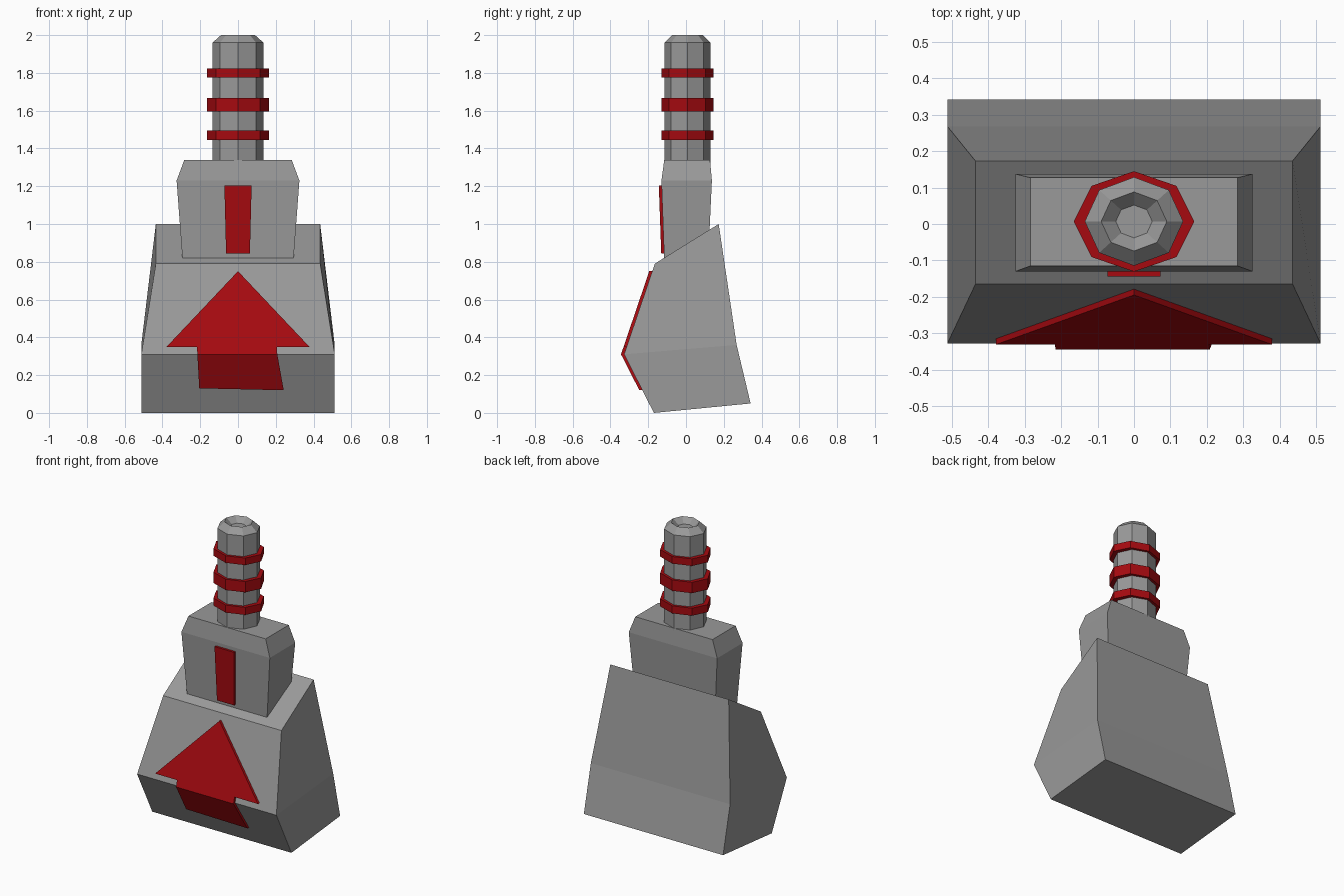
import bpy, bmesh
from math import cos, sin, pi

if "Cube" in bpy.data.objects:
    bpy.data.objects.remove(bpy.data.objects["Cube"])


def paint(name, rgb):
    mat = bpy.data.materials.new(name)
    mat.diffuse_color = (*rgb, 1)
    mat.use_nodes = True
    mat.node_tree.nodes["Principled BSDF"].inputs["Base Color"].default_value = mat.diffuse_color
    return mat


red = paint("red_paint", (0.38, 0.003, 0.005))
grey = paint("dark_grey", (0.32, 0.32, 0.32))


def loft(name, loops, mat=grey):
    """Bridge equal-length point loops and cap both ends."""
    bm = bmesh.new()
    rows = [[bm.verts.new(p) for p in loop] for loop in loops]
    n = len(rows[0])
    for a, b in zip(rows, rows[1:]):
        for i in range(n):
            j = (i + 1) % n
            bm.faces.new((a[i], a[j], b[j], b[i]))
    bm.faces.new(rows[0])
    bm.faces.new(rows[-1])
    bmesh.ops.recalc_face_normals(bm, faces=bm.faces)
    me = bpy.data.meshes.new(name)
    bm.to_mesh(me)
    bm.free()
    me.materials.append(mat)
    ob = bpy.data.objects.new(name, me)
    bpy.context.collection.objects.link(ob)
    return ob


def rect(hx, y0, y1, z0, z1=None):
    z1 = z0 if z1 is None else z1
    return [(-hx, y0, z0), (hx, y0, z0), (hx, y1, z1), (-hx, y1, z1)]


def octagon(r, z, squash=0.9):
    ry = r * squash
    return [(r * cos(i * pi / 4), 0.007 + ry * sin(i * pi / 4), z) for i in range(8)]


# Tapered base: wide leaning foot with a sloping top
loft("base", [
    rect(0.512, -0.17, 0.342, 0.0, 0.05),
    rect(0.512, -0.328, 0.268, 0.31, 0.36),
    rect(0.435, -0.165, 0.173, 0.79, 1.0),
])

# Chamfered neck block
loft("neck_block", [
    rect(0.29, -0.113, 0.115, 0.76),
    rect(0.325, -0.13, 0.137, 1.23),
    rect(0.284, -0.115, 0.127, 1.34),
])

# Octagonal post with chamfered rim and shallow hollow top
loft("post", [octagon(r, z) for r, z in
              ((0.135, 1.28), (0.135, 1.96), (0.09, 2.0), (0.05, 1.965))])

# Red collars around the post
for i, (z0, z1) in enumerate(((1.445, 1.495), (1.595, 1.667), (1.776, 1.823))):
    inner, outer = 0.13, 0.165
    loft(f"collar_{i + 1}", [octagon(inner, z0, 0.9), octagon(outer, z0, 0.835),
                             octagon(outer, z1, 0.835), octagon(inner, z1, 0.9)], red)

# Red stripe on the neck front
loft("neck_stripe", [rect(0.063, -0.131, -0.108, 0.845),
                     rect(0.072, -0.144, -0.122, 1.205)], red)


# Red arrow plate folded over the front ridge of the base
def front_y(z):
    if z >= 0.31:
        return -0.328 + (z - 0.31) / 0.48 * 0.163
    return -0.17 - z / 0.31 * 0.158


def arrow_plate(name, outline):
    loft(name, [[(x, front_y(z) + d, z) for x, z in outline] for d in (-0.016, 0.01)], red)


arrow_plate("arrow_head", [(-0.378, 0.35), (0, 0.75), (0.378, 0.35), (0.206, 0.35),
                           (0.208, 0.31), (-0.215, 0.31), (-0.217, 0.35)])
arrow_plate("arrow_shaft", [(-0.215, 0.31), (0.208, 0.31), (0.242, 0.12), (-0.205, 0.13)])
